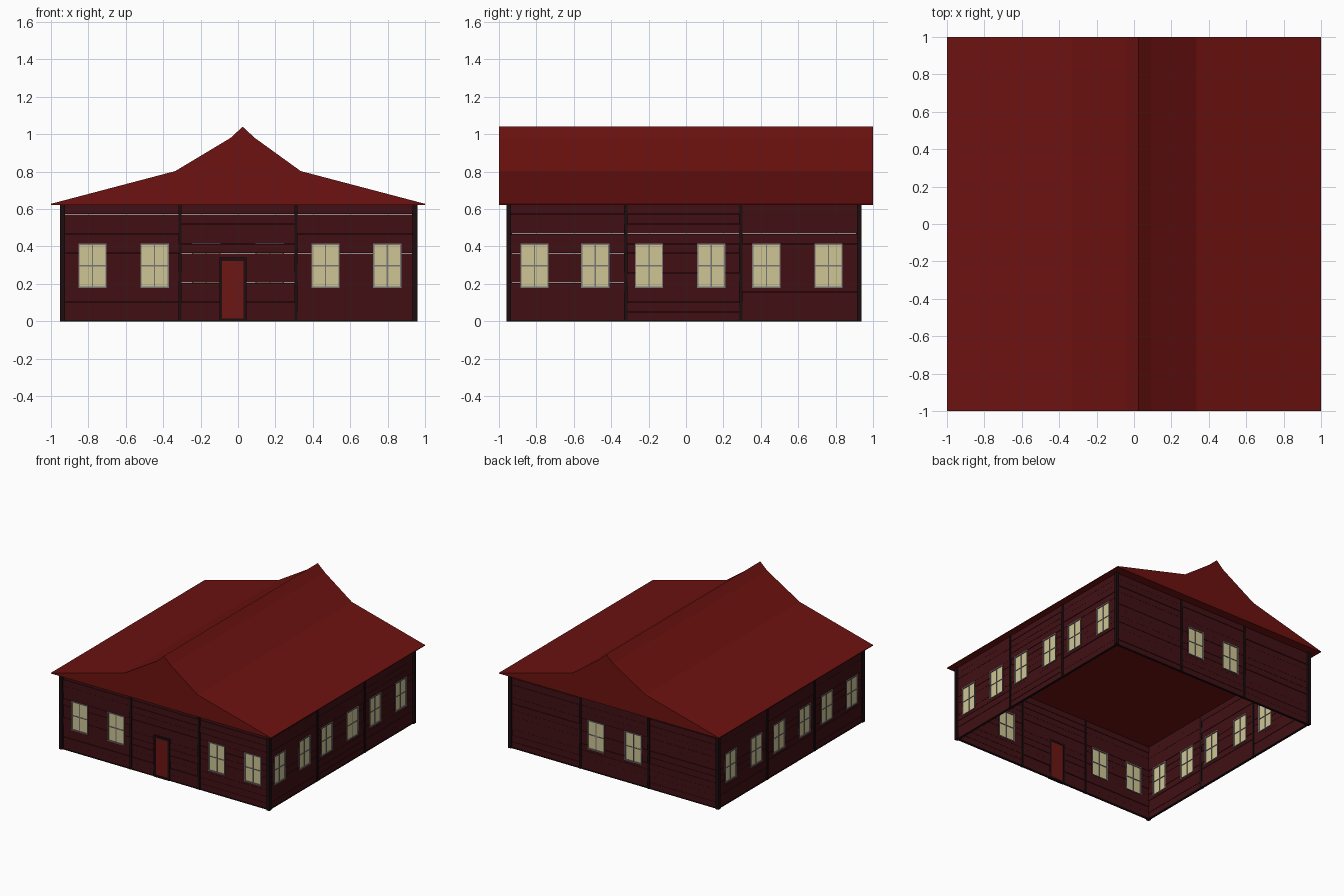
import bpy, bmesh, random
from mathutils import Matrix, Vector

if "Cube" in bpy.data.objects:
    bpy.data.objects.remove(bpy.data.objects["Cube"])

random.seed(4)


def material(name, rgb):
    m = bpy.data.materials.new(name)
    m.diffuse_color = (*rgb, 1)
    m.use_nodes = True
    m.node_tree.nodes["Principled BSDF"].inputs["Base Color"].default_value = m.diffuse_color
    return m


ROOF = material("roof_red", (0.15, 0.006, 0.005))
WALL = material("wall_red", (0.052, 0.005, 0.007))
DOOR = material("door_red", (0.15, 0.008, 0.006))
TRIM = material("dark_trim", (0.012, 0.004, 0.005))
FRAME = material("window_grey", (0.19, 0.18, 0.18))
GLASS = material("window_glow", (0.62, 0.56, 0.30))

# Wall planes (outer face) and the outward direction of each side
SIDES = {
    "front": lambda u, d, z: (u, -0.945 - d, z),
    "back": lambda u, d, z: (u, 0.925 + d, z),
    "right": lambda u, d, z: (0.945 + d, u, z),
    "left": lambda u, d, z: (-0.94 - d, u, z),
}


def boxes(name, side, items, mat):
    """One object made of boxes given as (u0, u1, d0, d1, z0, z1) on a wall."""
    bm = bmesh.new()
    for u0, u1, d0, d1, z0, z1 in items:
        a, b = Vector(SIDES[side](u0, d0, z0)), Vector(SIDES[side](u1, d1, z1))
        size = Vector([abs(c) for c in b - a])
        bmesh.ops.create_cube(bm, size=1, matrix=Matrix.Translation((a + b) / 2) @ Matrix.Diagonal((*size, 1)))
    return finish(name, bm, mat)


def finish(name, bm, mat):
    bmesh.ops.recalc_face_normals(bm, faces=bm.faces)
    me = bpy.data.meshes.new(name)
    bm.to_mesh(me)
    bm.free()
    me.materials.append(mat)
    ob = bpy.data.objects.new(name, me)
    bpy.context.collection.objects.link(ob)
    return ob


H, ROWS, THICK = 0.625, 12, 0.012
WIN_W, WIN_Z0, WIN_Z1 = 0.152, 0.178, 0.415


def planks(posts, holes):
    """Rows of boards between the posts, interrupted by the openings."""
    out, pitch = [], H / ROWS
    for a, b in zip(posts, posts[1:]):
        for r in range(ROWS):
            z0, z1 = r * pitch, (r + 1) * pitch - random.choice((0.0005, 0.001, 0.003))
            d = random.uniform(-0.002, 0.002)
            u = a
            inside = sorted(h for h in holes if h[0] < b and h[1] > a and h[2] < z1 and h[3] > z0)
            for h0, h1, hz0, hz1 in inside:
                out.append((u, h0, d - THICK, d, z0, z1))
                if hz0 - z0 > 0.003:
                    out.append((h0, h1, d - THICK, d, z0, hz0))
                if z1 - hz1 > 0.003:
                    out.append((h0, h1, d - THICK, d, hz1, z1))
                u = h1
            out.append((u, b, d - THICK, d, z0, z1))
    return out


def build_wall(side, posts, windows, door=None):
    holes = [(c - WIN_W / 2, c + WIN_W / 2, WIN_Z0, WIN_Z1) for c in windows]
    if door:
        holes.append((door[0], door[1], 0, door[2]))
    boxes(side + "_planks", side, planks(posts, holes), WALL)
    # Intermediate posts and sill beam
    p = [(c - 0.009, c + 0.009, -0.016, 0.008, 0, H) for c in posts[1:-1]]
    p.append((posts[0], posts[-1], -0.014, 0.005, 0, 0.006))
    boxes(side + "_posts", side, p, TRIM)
    # Windows: frame, cross bars and panes
    fr, gl = [], []
    t = 0.007
    for u0, u1, z0, z1 in holes[:len(windows)]:
        c, m = (u0 + u1) / 2, (z0 + z1) / 2
        fr += [(u0, u0 + t, -0.016, 0.005, z0, z1), (u1 - t, u1, -0.016, 0.005, z0, z1),
               (u0 + t, u1 - t, -0.016, 0.005, z0, z0 + t), (u0 + t, u1 - t, -0.016, 0.005, z1 - t, z1),
               (c - 0.003, c + 0.003, -0.013, 0.001, z0 + t, z1 - t),
               (u0 + t, u1 - t, -0.013, 0.001, m - 0.003, m + 0.003)]
        gl.append((u0 + t, u1 - t, -0.008, -0.003, z0 + t, z1 - t))
    boxes(side + "_window_frames", side, fr, FRAME)
    boxes(side + "_window_panes", side, gl, GLASS)


bays = [-0.94, -0.31, 0.31, 0.945]
side_bays = [-0.945, -0.322, 0.292, 0.925]
side_windows = [-0.81, -0.485, -0.198, 0.135, 0.43, 0.762]
door = (-0.1, 0.045, 0.34)
build_wall("front", bays, [-0.778, -0.446, 0.468, 0.798], door)
build_wall("back", bays, [-0.17, 0.17])
build_wall("right", side_bays, side_windows)
build_wall("left", side_bays, side_windows)

# Corner posts
corners = [(x - 0.013, x + 0.013, y - 0.013, y + 0.013) for x in (-0.939, 0.946) for y in (-0.948, 0.926)]
boxes("corner_posts", "front", [(x0, x1, -0.945 - y0, -0.945 - y1, 0, H) for x0, x1, y0, y1 in corners], TRIM)

# Door and door frame
d0, d1, dz = door
boxes("door_frame", "front", [(d0, d0 + 0.015, -0.016, 0.010, 0, dz), (d1 - 0.015, d1, -0.016, 0.010, 0, dz),
                              (d0 + 0.015, d1 - 0.015, -0.016, 0.010, dz - 0.018, dz),
                              (d0 + 0.015, d1 - 0.015, -0.016, 0.010, 0, 0.015)], TRIM)
boxes("door", "front", [(d0 + 0.015, d1 - 0.015, -0.012, 0.003, 0.015, dz - 0.018)], DOOR)

# Roof: flared gable profile extruded front to back, closed below as the ceiling
profile = [(-1, 0.622), (1, 0.622), (1, 0.628), (0.335, 0.803), (0.09, 0.98),
           (0.025, 1.04), (-0.04, 0.98), (-0.335, 0.803), (-1, 0.628)]
bm = bmesh.new()
rings = [[bm.verts.new((x, y, z)) for x, z in profile] for y in (-1, 1)]
for ring in rings:
    bm.faces.new(ring)
for i in range(len(profile)):
    j = (i + 1) % len(profile)
    bm.faces.new((rings[0][i], rings[0][j], rings[1][j], rings[1][i]))
finish("roof", bm, ROOF)
